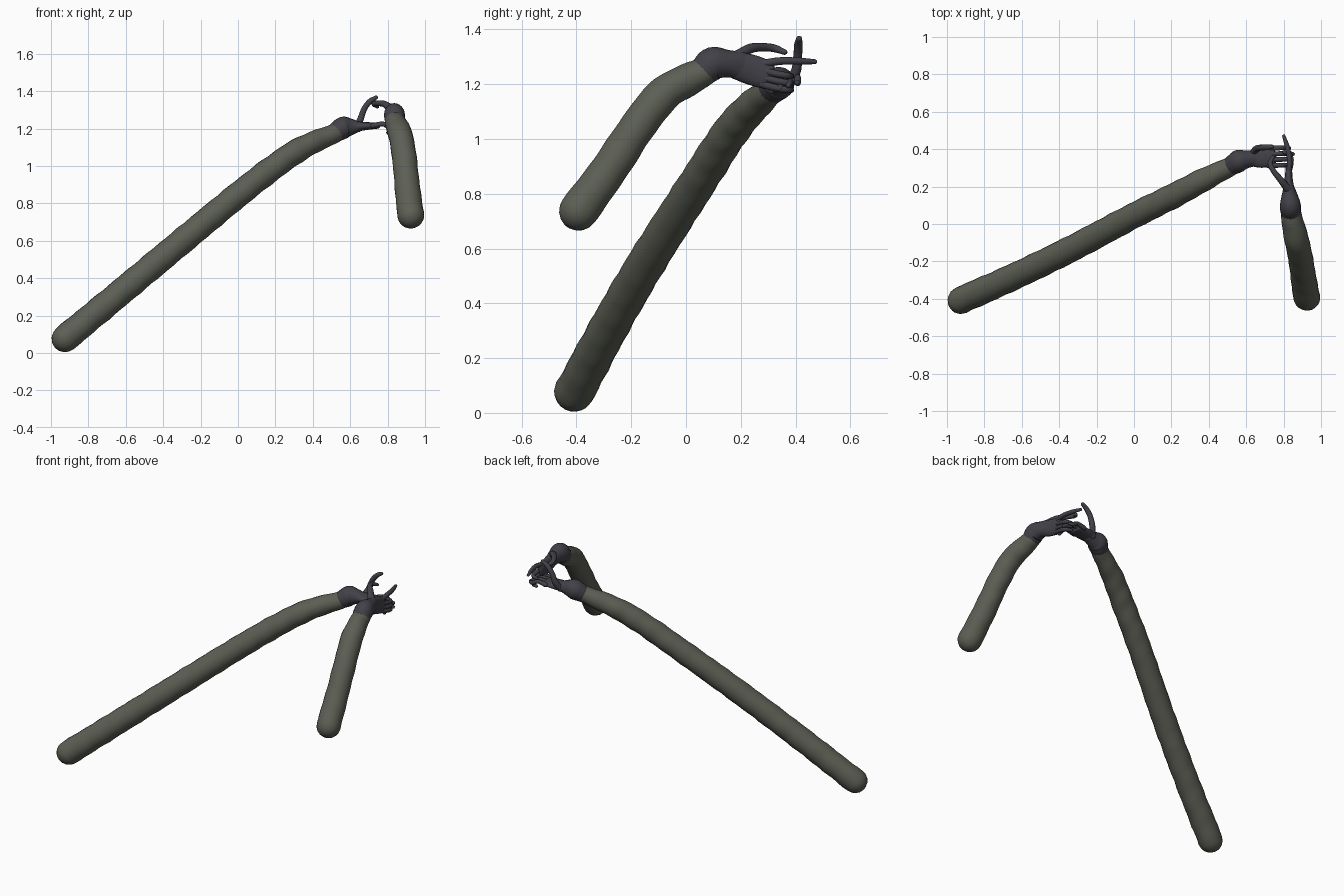
import bpy, bmesh, math
from mathutils import Vector

if "Cube" in bpy.data.objects:
    bpy.data.objects.remove(bpy.data.objects["Cube"])


def material(name, rgb):
    m = bpy.data.materials.new(name)
    m.diffuse_color = (*rgb, 1)
    m.use_nodes = True
    m.node_tree.nodes["Principled BSDF"].inputs["Base Color"].default_value = m.diffuse_color
    return m


CLOTH = material("olive_grey_cloth", (0.108, 0.115, 0.09))
GLOVE = material("dark_glove", (0.056, 0.053, 0.065))


def spline(keys, steps):
    """Catmull-Rom through tuples (x, y, z, radius_a, radius_b)."""
    keys = [Vector(k) for k in keys]
    ext = [keys[0] * 2 - keys[1]] + keys + [keys[-1] * 2 - keys[-2]]
    out = []
    for i in range(len(keys) - 1):
        a, b, c, d = ext[i:i + 4]
        for s in range(steps):
            t = s / steps
            out.append(0.5 * (2 * b + (c - a) * t + (2 * a - 5 * b + 4 * c - d) * t * t
                              + (3 * b - a - 3 * c + d) * t ** 3))
    return out + [keys[-1]]


def tube(name, keys, mat, side=(0, 0, 1), steps=5, sides=12, wobble=0.0):
    """Round-ended tube; radius_a lies along the side vector, radius_b across it."""
    pts = spline([k if len(k) == 5 else (*k, k[3]) for k in keys], steps)
    pos = [Vector(p[:3]) for p in pts]
    n = len(pos)
    rings = []
    dist = 0
    for i in range(n):
        t = (pos[min(i + 1, n - 1)] - pos[max(i - 1, 0)]).normalized()
        if i:
            dist += (pos[i] - pos[i - 1]).length
        ra, rb = pts[i][3], pts[i][4]
        ring = [(pos[i], t, ra, rb, dist)]
        caps = [math.radians(a) for a in (80, 60, 40, 20)]
        if i == 0:
            ring = [(pos[i] - t * min(ra, rb) * math.sin(a), t, ra * math.cos(a),
                     rb * math.cos(a), 0) for a in caps] + ring
        if i == n - 1:
            ring += [(pos[i] + t * min(ra, rb) * math.sin(a), t, ra * math.cos(a),
                      rb * math.cos(a), dist) for a in reversed(caps)]
        rings += ring
    bm = bmesh.new()
    prev = first = None
    for c, t, ra, rb, d in rings:
        u = Vector(side)
        u = (u - t * u.dot(t)).normalized()
        v = t.cross(u)
        row = []
        for k in range(sides):
            a = math.tau * k / sides
            w = 1 + wobble * (math.sin(d * 52 + 2 * math.sin(a)) + 0.6 * math.sin(d * 31 + 2 * a))
            row.append(bm.verts.new(c + (u * math.cos(a) * ra + v * math.sin(a) * rb) * w))
        if prev:
            for k in range(sides):
                j = (k + 1) % sides
                bm.faces.new((prev[k], prev[j], row[j], row[k]))
        else:
            first = row
        prev = row
    bm.faces.new(list(reversed(first)))
    bm.faces.new(prev)
    bmesh.ops.recalc_face_normals(bm, faces=bm.faces)
    for f in bm.faces:
        f.smooth = True
    me = bpy.data.meshes.new(name)
    bm.to_mesh(me)
    bm.free()
    me.materials.append(mat)
    ob = bpy.data.objects.new(name, me)
    bpy.context.collection.objects.link(ob)
    return ob


# Long sleeve, rising to the wrist
tube("long_sleeve", [
    (-0.925, -0.407, 0.077, 0.073), (-0.65, -0.285, 0.305, 0.071), (-0.35, -0.14, 0.555, 0.07),
    (0.0, 0.045, 0.845, 0.068), (0.22, 0.155, 1.015, 0.066), (0.36, 0.23, 1.105, 0.062),
    (0.53, 0.315, 1.18, 0.05)], CLOTH, steps=10, sides=20, wobble=0.022)

# Short sleeve, bent at the elbow
tube("short_sleeve", [
    (0.923, -0.392, 0.737, 0.072), (0.905, -0.28, 0.89, 0.068), (0.89, -0.18, 1.04, 0.066),
    (0.87, -0.085, 1.16, 0.065), (0.85, 0.0, 1.212, 0.06), (0.84, 0.06, 1.242, 0.054)],
    CLOTH, steps=8, sides=20, wobble=0.014)

# Glove cuffs
tube("long_arm_cuff", [
    (0.535, 0.32, 1.186, 0.055), (0.565, 0.338, 1.204, 0.06), (0.60, 0.345, 1.208, 0.048),
    (0.64, 0.35, 1.21, 0.03, 0.042)], GLOVE, sides=16)
tube("short_arm_cuff", [
    (0.838, 0.067, 1.25, 0.055), (0.836, 0.10, 1.275, 0.061, 0.056),
    (0.832, 0.15, 1.275, 0.05, 0.044), (0.828, 0.20, 1.268, 0.05, 0.028)], GLOVE, sides=16)

# Palms
tube("long_arm_palm", [
    (0.62, 0.35, 1.21, 0.03, 0.042), (0.68, 0.355, 1.213, 0.022, 0.056),
    (0.745, 0.36, 1.215, 0.016, 0.05)], GLOVE, sides=14)
tube("short_arm_palm", [
    (0.829, 0.18, 1.27, 0.05, 0.03), (0.827, 0.24, 1.252, 0.055, 0.022),
    (0.828, 0.30, 1.232, 0.052, 0.017)], GLOVE, sides=14)

# Fingers, laid out in a row across each palm
for i in range(4):
    y = 0.312 + 0.031 * i
    reach = (0.0, 0.015, 0.02, 0.0)[i]
    tube(f"long_arm_finger_{i + 1}", [
        (0.72, y, 1.215, 0.014), (0.775, y + 0.002, 1.224, 0.013),
        (0.81 + reach, y + 0.003, 1.205, 0.012), (0.83 + reach, y, 1.175 + 0.01 * i, 0.01)],
        GLOVE, side=(0, 1, 0), sides=8)
for i in range(3):
    z = 1.193 + 0.026 * i
    tube(f"short_arm_finger_{i + 1}", [
        (0.828, 0.275, z + 0.008, 0.014), (0.84, 0.325, z - 0.006, 0.013),
        (0.835, 0.37, z - 0.014, 0.012), (0.802, 0.385, z - 0.015, 0.01)],
        GLOVE, sides=8)
tube("short_arm_pointing_finger", [
    (0.828, 0.27, 1.272, 0.015), (0.832, 0.34, 1.284, 0.014),
    (0.82, 0.41, 1.284, 0.013), (0.801, 0.47, 1.282, 0.009)], GLOVE, sides=8)

# Thumbs
tube("long_arm_thumb", [
    (0.635, 0.378, 1.205, 0.02), (0.655, 0.402, 1.25, 0.018), (0.675, 0.408, 1.305, 0.016),
    (0.705, 0.41, 1.345, 0.015), (0.738, 0.413, 1.366, 0.011)], GLOVE, side=(0, 1, 0), sides=10)
tube("short_arm_thumb", [
    (0.825, 0.185, 1.30, 0.023), (0.785, 0.235, 1.33, 0.018), (0.745, 0.285, 1.335, 0.015),
    (0.728, 0.325, 1.33, 0.014), (0.745, 0.36, 1.317, 0.01)], GLOVE, sides=10)
